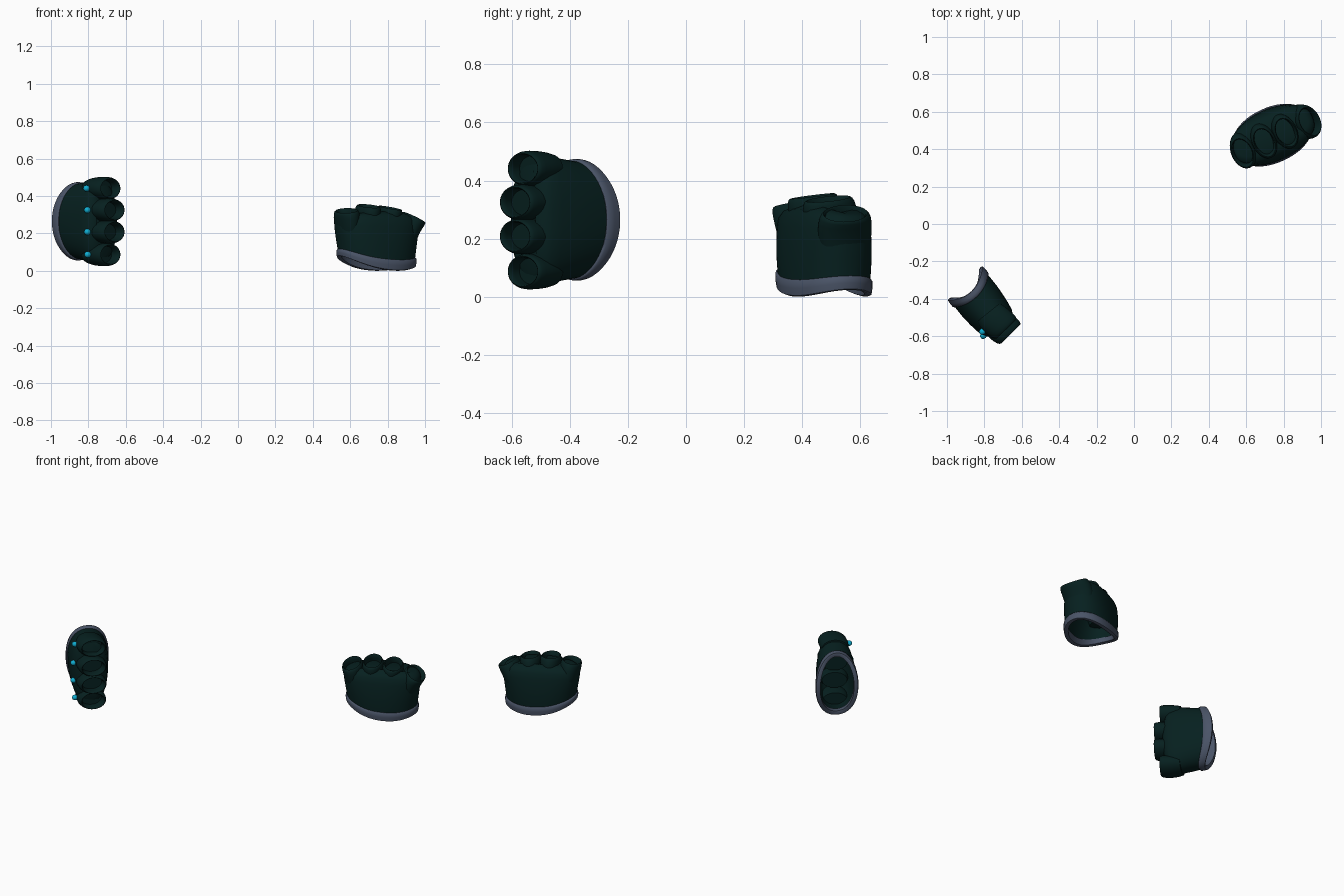
import bpy, bmesh, math
from mathutils import Vector

if "Cube" in bpy.data.objects:
    bpy.data.objects.remove(bpy.data.objects["Cube"])


def material(name, rgb):
    m = bpy.data.materials.new(name)
    m.use_nodes = True
    m.diffuse_color = (*rgb, 1)
    m.node_tree.nodes["Principled BSDF"].inputs["Base Color"].default_value = (*rgb, 1)
    return m


FABRIC = material("dark green fabric", (0.002, 0.0145, 0.014))
TRIM = material("slate trim", (0.068, 0.088, 0.135))
STUD = material("cyan stud", (0.005, 0.42, 0.64))
N = 48
ANGLES = [2 * math.pi * i / N for i in range(N)]


def loft(name, rings, mat, wrap=False):
    """Skin a list of point rings; cap the ends, or join last to first."""
    bm = bmesh.new()
    loops = [[bm.verts.new(p) for p in ring] for ring in rings]
    pairs = list(zip(loops, loops[1:]))
    if wrap:
        pairs.append((loops[-1], loops[0]))
    else:
        bm.faces.new(loops[0])
        bm.faces.new(loops[-1])
    for a, b in pairs:
        for i in range(N):
            j = (i + 1) % N
            bm.faces.new((a[i], a[j], b[j], b[i]))
    bmesh.ops.recalc_face_normals(bm, faces=bm.faces)
    mesh = bpy.data.meshes.new(name)
    bm.to_mesh(mesh)
    bm.free()
    for p in mesh.polygons:
        p.use_smooth = True
    mesh.set_sharp_from_angle(angle=math.radians(60))
    mesh.materials.append(mat)
    ob = bpy.data.objects.new(name, mesh)
    bpy.context.collection.objects.link(ob)
    return ob


def rounded(value, power):
    return math.copysign(abs(value) ** power, value)


class Glove:
    """Local axes: u across the knuckles, v towards the palm, w towards the fingers."""

    def __init__(self, side, origin, u, v, w, breadth, depth, length, saddle, tilt, skew):
        self.side = side
        self.origin = Vector(origin)
        self.u, self.v, self.w = (Vector(a).normalized() for a in (u, v, w))
        self.breadth, self.depth, self.length = breadth, depth, length
        self.saddle, self.tilt, self.skew = saddle, tilt, skew

    def place(self, u, v, w):
        return self.origin + self.u * u + self.v * v + self.w * w

    def ring(self, s, a, b, grow=0.0):
        """Oval section at fraction s from the curved cuff lip to the knuckles."""
        points = []
        power = 0.95 - 0.17 * s
        for t in ANGLES:
            c, d = math.cos(t), math.sin(t)
            lip = self.saddle * c * c + self.tilt * c - self.skew * d
            end = self.length - 0.03 * c * c
            points.append(self.place((self.breadth * a + grow) * rounded(c, power),
                                     (self.depth * b + grow) * rounded(d, power),
                                     lip + (end - lip) * s))
        return points

    def body(self):
        # Hollow palm: outer skin, folded at the lip into an inner skin
        profile = [(0, 0.97, 1), (0.2, 0.99, 1.01), (0.4, 1.02, 1.01), (0.6, 1.05, 0.97),
                   (0.75, 1.07, 0.92), (0.87, 1.07, 0.86), (0.95, 1.03, 0.74), (1, 0.93, 0.5)]
        outer = [self.ring(*p) for p in profile]
        inner = [self.ring(s * 0.96, a, b, -0.014) for s, a, b in profile]
        loft(self.side + "_palm", inner[::-1] + outer, FABRIC)

    def cuff(self):
        # Rounded trim around the wrist opening
        section = [(-0.01, -0.018), (-0.025, -0.003), (-0.012, 0.007), (0.07, 0.01),
                   (0.14, 0.009), (0.165, 0.003), (0.15, -0.018)]
        loft(self.side + "_cuff_trim",
             [self.ring(s, 0.975, 1, grow) for s, grow in section], TRIM, wrap=True)

    def finger(self, index, u, end, lean, ru, rv, slant):
        # Open finger stub: outer wall, thick rolled rim, inner wall and floor
        reach = 0.13
        section = [(-reach, 0.85), (-0.1, 0.96), (-0.07, 1.01), (-0.035, 1.03), (-0.015, 1),
                   (-0.004, 0.94), (0, 0.87), (-0.005, 0.8), (-0.025, 0.76), (-0.05, 0.74)]
        rings = []
        for dw, scale in section:
            k = 1 + dw / reach
            rings.append([self.place(
                u + lean * k * k + ru * scale * math.cos(t),
                0.018 * k * k + rv * scale * math.sin(t) * (1 - 0.08 * k),
                end + dw - slant * k * rv * math.sin(t)
                - lean * 0.6 * k * math.cos(t)) for t in ANGLES])
        loft(f"{self.side}_finger_{index}", rings, FABRIC)

    def stud(self, index, u, v, w):
        # Small bead pressed through the back of the hand
        r = 0.017
        rings = []
        for k in range(1, 12):
            f = math.pi * k / 12
            rings.append([self.place(u + r * math.sin(f) * math.cos(t),
                                     v + 1.1 * r * math.cos(f),
                                     w + r * math.sin(f) * math.sin(t)) for t in ANGLES])
        loft(f"{self.side}_stud_{index}", rings, STUD)


# Glove lying on its side, fingers pointing forward
right = Glove("right", (-0.9, -0.32, 0.265), (0, 0, 1), (0.78, 0.63, 0), (0.63, -0.78, 0),
              0.205, 0.122, 0.305, 0.055, 0, 0.012)
right.body()
right.cuff()
fingers = [(0.176, 0.325, -0.09, 0.255), (0.06, 0.36, -0.1, 0.275),
           (-0.057, 0.36, -0.1, 0.275), (-0.178, 0.325, -0.09, 0.265)]
for i, (u, end, stud_v, stud_w) in enumerate(fingers):
    right.finger(i + 1, u, end, 0, 0.06, 0.09, 0.08)
    right.stud(i + 1, u, stud_v, stud_w)

# Glove standing on its cuff, fingers pointing up
left = Glove("left", (0.74, 0.475, 0.012), (0.9, 0.42, 0), (0.42, -0.9, 0), (0, 0, 1),
             0.22, 0.138, 0.305, 0.045, -0.027, 0)
left.body()
left.cuff()
fingers = [(-0.17, 0.31, -0.015), (-0.055, 0.335, 0), (0.063, 0.325, 0.01), (0.168, 0.275, 0.045)]
for i, (u, end, lean) in enumerate(fingers):
    left.finger(i + 1, u, end, lean, 0.062, 0.1, 0.1)
